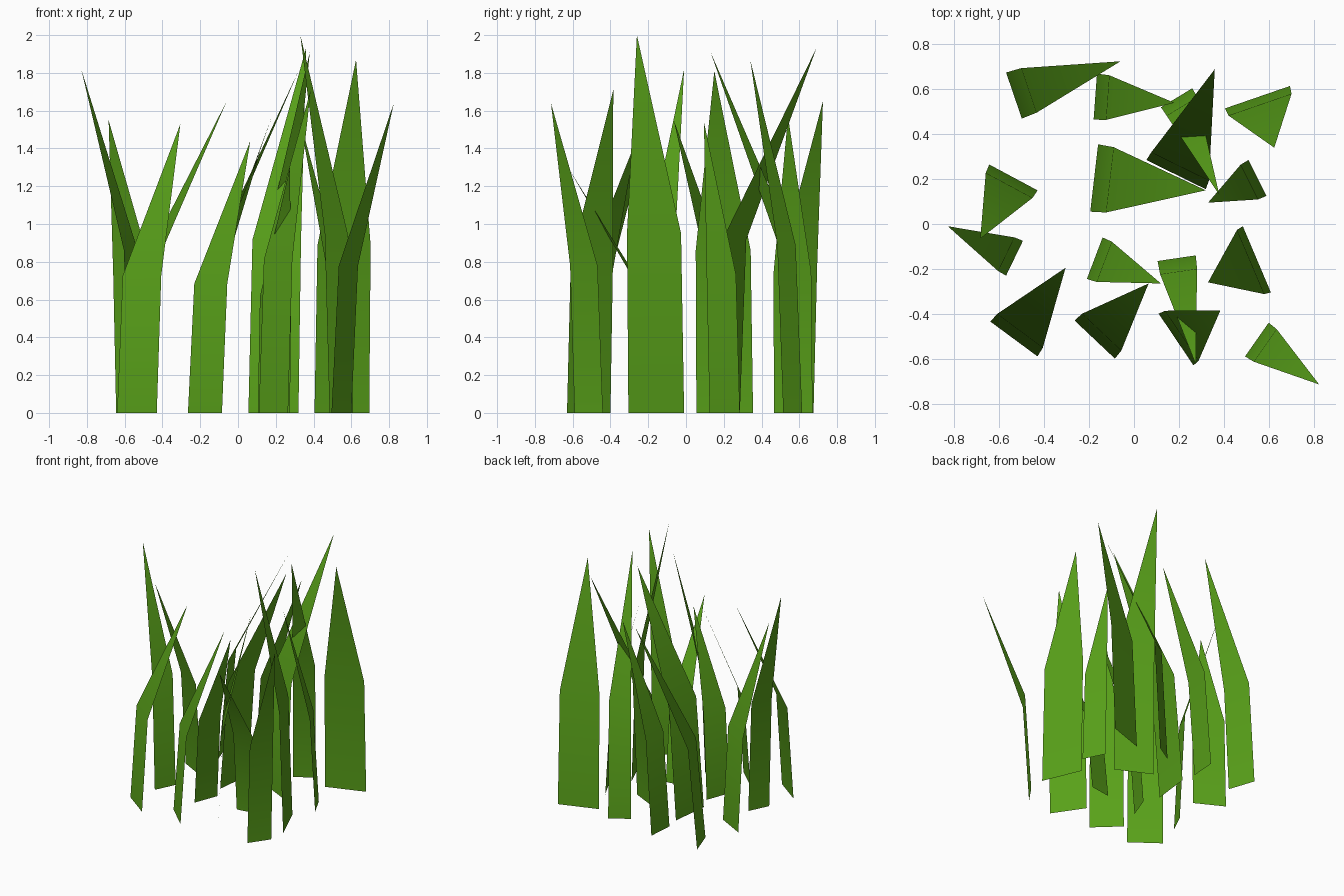
import bpy
from mathutils import Vector

# shared green for all blades
green = bpy.data.materials.new("grass_green")
green.diffuse_color = (0.10, 0.36, 0.01, 1)

# one blade per row: base corner a, base corner b, tip x y z, bend shift at the fold
BLADES = [
    (-0.57, 0.675, -0.50, 0.47, -0.06, 0.725, 1.65, 0.07),
    (-0.165, 0.67, -0.18, 0.465, 0.18, 0.54, 1.57, 0.055),
    (0.26, 0.605, 0.12, 0.52, 0.38, 0.13, 1.91, 0.045),
    (0.055, 0.285, 0.32, 0.155, 0.36, 0.69, 1.93, 0.04),
    (0.695, 0.615, 0.405, 0.515, 0.625, 0.34, 1.87, 0.035),
    (-0.16, 0.355, -0.195, 0.055, 0.32, 0.15, 1.81, 0.07),
    (-0.43, 0.15, -0.645, 0.265, -0.685, -0.065, 1.55, 0.04),
    (-0.57, -0.23, -0.495, -0.075, -0.83, -0.01, 1.82, 0.04),
    (-0.64, -0.435, -0.43, -0.59, -0.305, -0.195, 1.53, 0.045),
    (-0.14, -0.06, -0.21, -0.245, 0.12, -0.265, 1.39, 0.045),
    (-0.265, -0.43, -0.085, -0.60, 0.065, -0.265, 1.44, 0.045),
    (0.275, -0.14, 0.105, -0.165, 0.275, -0.625, 1.30, 0.06),
    (0.11, -0.40, 0.265, -0.63, 0.385, -0.385, 1.71, 0.03),
    (0.60, -0.44, 0.495, -0.59, 0.825, -0.715, 1.64, 0.045),
    (0.59, 0.125, 0.51, 0.285, 0.33, 0.095, 1.54, 0.04),
    (0.61, -0.305, 0.485, -0.01, 0.33, -0.26, 2.00, 0.03),
]
FOLD = 0.475      # height of the fold as a fraction of the blade
TAPER = 0.97      # width at the fold relative to the base


def make_blade(index, ax, ay, bx, by, tx, ty, tz, shift):
    a, b, tip = Vector((ax, ay, 0)), Vector((bx, by, 0)), Vector((tx, ty, tz))
    centre = (a + b) / 2
    # lean is square to the base edge, towards the tip
    lean = Vector((a.y - b.y, b.x - a.x, 0)).normalized()
    if lean.dot(tip - centre) < 0:
        lean = -lean
    fold_centre = centre + lean * shift + Vector((0, 0, tz * FOLD))
    c = fold_centre + (b - centre) * TAPER
    d = fold_centre + (a - centre) * TAPER
    mesh = bpy.data.meshes.new("grass_blade")
    mesh.from_pydata([a, b, c, d, tip], [], [(0, 1, 2, 3), (3, 2, 4)])
    mesh.materials.append(green)
    mesh.shade_smooth()
    blade = bpy.data.objects.new(f"grass_blade_{index:02d}", mesh)
    bpy.context.collection.objects.link(blade)


for i, row in enumerate(BLADES, 1):
    make_blade(i, *row)
